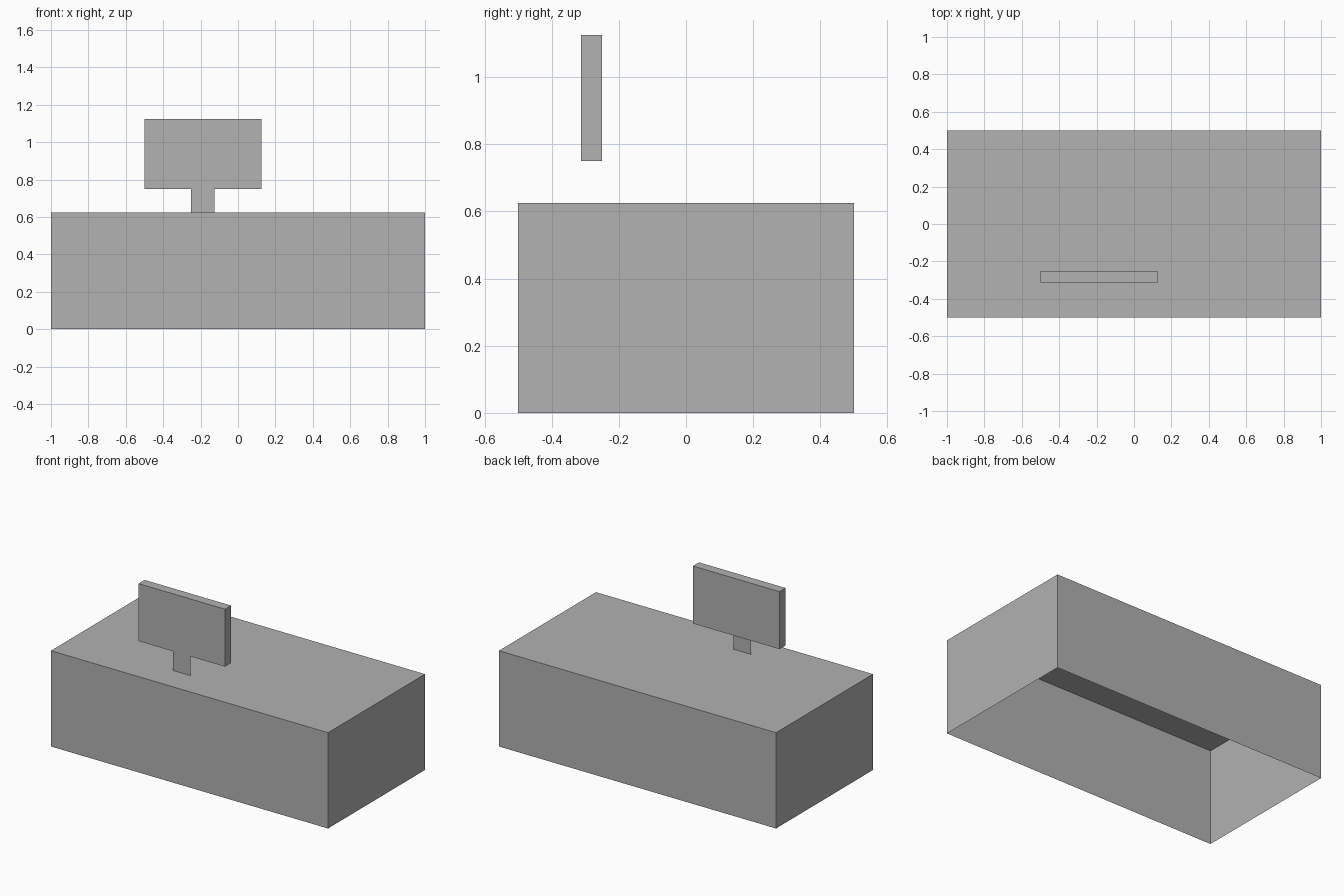
import bpy
import bmesh

old = bpy.data.objects.get("Cube")
if old:
    bpy.data.objects.remove(old, do_unlink=True)

# One flat grey for everything
grey = bpy.data.materials.new("plain_grey")
grey.use_nodes = True
colour = (0.445, 0.445, 0.445, 1)
grey.diffuse_color = colour
grey.node_tree.nodes["Principled BSDF"].inputs["Base Color"].default_value = colour


def finish(name, bm):
    mesh = bpy.data.meshes.new(name)
    bm.to_mesh(mesh)
    bm.free()
    mesh.materials.append(grey)
    obj = bpy.data.objects.new(name, mesh)
    bpy.context.collection.objects.link(obj)
    return obj


def box(name, low, high, open_bottom=False):
    bm = bmesh.new()
    bmesh.ops.create_cube(bm, size=1)
    for v in bm.verts:
        v.co = [(a + b) / 2 + c * (b - a) for a, b, c in zip(low, high, v.co)]
    bm.normal_update()
    if open_bottom:
        under = [f for f in bm.faces if f.normal.z < -0.5]
        bmesh.ops.delete(bm, geom=under, context='FACES_ONLY')
    return finish(name, bm)


def upright_sheet(name, x0, x1, y, z0, z1):
    bm = bmesh.new()
    corners = [(x0, z0), (x1, z0), (x1, z1), (x0, z1)]
    bm.faces.new([bm.verts.new((x, y, z)) for x, z in corners])
    return finish(name, bm)


# Desk: a hollow block with no underside
box("desk", (-1, -0.5, 0), (1, 0.5, 0.625), open_bottom=True)

# Screen, held by a paper-thin stand flush with its front
box("screen", (-0.5, -0.3125, 0.75), (0.125, -0.25, 1.125))
upright_sheet("screen_stand", -0.25, -0.125, -0.3125, 0.625, 0.75)
